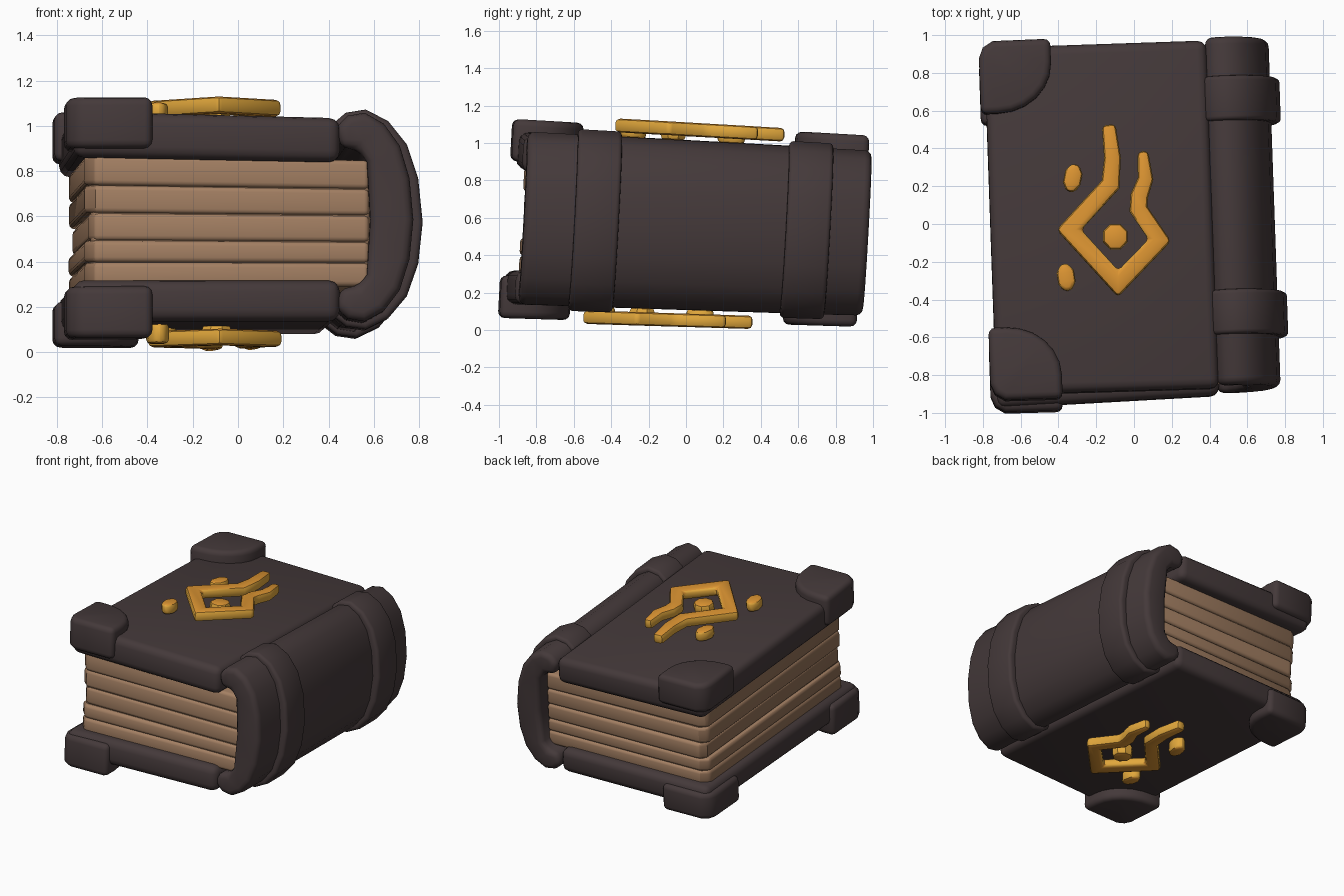
import bpy, bmesh, math, random
from mathutils import Vector

if "Cube" in bpy.data.objects:
    bpy.data.objects.remove(bpy.data.objects["Cube"])

random.seed(4)

def material(name, rgb):
    m = bpy.data.materials.new(name)
    m.diffuse_color = (*rgb, 1)
    m.use_nodes = True
    m.node_tree.nodes["Principled BSDF"].inputs["Base Color"].default_value = m.diffuse_color
    return m

LEATHER = material("dark_leather", (0.058, 0.041, 0.042))
PAPER = material("tan_paper", (0.37, 0.215, 0.125))
PAPER_EDGE = material("shaded_paper", (0.29, 0.165, 0.095))
ORANGE = material("orange_gold", (0.72, 0.30, 0.032))
GOLD = material("yellow_gold", (0.76, 0.39, 0.045))

MID = 0.548

def tilt(v, drop):
    """The book lies slightly turned, and its top slopes more than its base."""
    x, y, z = v
    z -= drop * (x + 0.76) * max(0, z - 0.3)
    return Vector((x - 0.035 * y, y + 0.035 * x + 0.055 * z - 0.03, z - y * (0.03 + 0.025 * z)))

def prism(name, pts, axis, lo, hi, bevel, mats, rule=None, segs=3, drop=0.0):
    """Extrude a closed outline along y or z, round its sharp edges, tilt it."""
    bm = bmesh.new()
    def place(p, h):
        return (p[0], p[1], h) if axis == "z" else (p[0], h, p[1])
    a = [bm.verts.new(place(p, lo)) for p in pts]
    b = [bm.verts.new(place(p, hi)) for p in pts]
    bm.faces.new(a)
    bm.faces.new(b)
    n = len(pts)
    for i in range(n):
        j = (i + 1) % n
        bm.faces.new((a[i], a[j], b[j], b[i]))
    bmesh.ops.recalc_face_normals(bm, faces=bm.faces)
    sharp = [e for e in bm.edges if e.calc_face_angle(0) > math.radians(48)]
    bmesh.ops.bevel(bm, geom=sharp, offset=bevel, segments=segs, profile=0.5,
                    affect="EDGES", clamp_overlap=True)
    bmesh.ops.recalc_face_normals(bm, faces=bm.faces)
    if rule:
        for f in bm.faces:
            f.material_index = rule(f)
    bmesh.ops.triangulate(bm, faces=[f for f in bm.faces if len(f.verts) > 4])
    for v in bm.verts:
        v.co = tilt(v.co, drop)
    me = bpy.data.meshes.new(name)
    bm.to_mesh(me)
    bm.free()
    for m in mats:
        me.materials.append(m)
    ob = bpy.data.objects.new(name, me)
    bpy.context.collection.objects.link(ob)
    return ob

def rect(x0, x1, y0, y1):
    return [(x0, y0), (x1, y0), (x1, y1), (x0, y1)]

# covers
prism("top_cover", [(-0.76, -0.90), (0.42, -0.905), (0.415, 0.935), (-0.76, 0.935)],
      "z", 0.818, 1.017, 0.05, [LEATHER], drop=0.035)
prism("bottom_cover", [(-0.76, -0.93), (0.42, -0.905), (0.415, 0.925), (-0.76, 0.925)],
      "z", 0.108, 0.285, 0.05, [LEATHER])

# corner guards: a rounded outer corner and an arc facing the cover
def corner(name, sy, lo, hi, dy):
    pts = [(-0.79, 0.865), (-0.768, 0.92), (-0.715, 0.953), (-0.41, 0.955), (-0.41, 0.83)]
    for i in range(1, 7):
        t = math.radians(i * 15)
        pts.append((-0.70 + 0.29 * math.cos(t), 0.83 - 0.26 * math.sin(t)))
    pts.append((-0.79, 0.57))
    prism(name, [(x, sy * y + dy) for x, y in pts], "z", lo, hi, 0.035, [LEATHER])

corner("top_corner_front", -1, 0.855, 1.075, 0.02)
corner("top_corner_back", 1, 0.875, 1.095, 0.012)
corner("bottom_corner_front", -1, 0.035, 0.258, 0.0)
corner("bottom_corner_back", 1, 0.047, 0.245, 0.0)

# spine: a C-shaped section, with two raised bands
half = [(0.40, 0.40), (0.455, 0.45), (0.53, 0.463), (0.615, 0.415), (0.685, 0.32), (0.728, 0.18)]
ihalf = [(0.425, 0.31), (0.50, 0.305), (0.54, 0.25)]
outer = ([(x, MID + z) for x, z in half] + [(0.745, MID)]
         + [(x, MID - z * 0.95) for x, z in reversed(half)])
inner = ([(x, MID - z * 0.95) for x, z in ihalf] + [(0.555, MID)]
         + [(x, MID + z) for x, z in reversed(ihalf)])
prism("spine", outer + inner, "y", -0.89, 0.95, 0.04, [LEATHER])

def scaled(pts, fx, fz):
    return [(0.45 + (x - 0.45) * fx, MID + (z - MID) * fz) for x, z in pts]

for name, y in (("front_spine_band", -0.505), ("back_spine_band", 0.625)):
    prism(name, scaled(outer, 1.17, 1.06) + scaled(outer, 0.9, 0.93)[::-1],
          "y", y - 0.118, y + 0.118, 0.03, [LEATHER])

# page block: uneven bundles around a darker core
fore_edge = lambda f: 1 if f.normal.x < -0.5 else 0
levels = [0.26, 0.365, 0.46, 0.58, 0.70, 0.83]
for i in range(5):
    j = [random.uniform(-0.012, 0.012) for _ in range(3)]
    prism("page_bundle_%d" % (i + 1),
          [(-0.66, -0.848 + j[1]), (0.55, -0.842), (0.55, 0.86), (-0.66, 0.86 + j[2]),
           (-0.712 + j[0], 0.82), (-0.700 + j[0], -0.80)],
          "z", levels[i], levels[i + 1], 0.022, [PAPER, PAPER_EDGE], fore_edge, drop=0.035)
prism("page_core", rect(-0.68, 0.555, -0.829, 0.842), "z", 0.265, 0.82, 0.03,
      [PAPER, PAPER_EDGE], fore_edge, drop=0.035)

# emblem: one mitred stroke and three studs, on both covers
STROKE = [(-0.135, 0.525, 0.036), (-0.115, 0.35, 0.044), (-0.125, 0.21, 0.048), (-0.345, -0.03, 0.048),
          (-0.085, -0.315, 0.048), (0.135, -0.085, 0.046), (0.022, 0.08, 0.046),
          (0.027, 0.15, 0.046), (0.06, 0.24, 0.040), (0.045, 0.385, 0.028)]

def stroke_outline(path):
    left, right = [], []
    for i, (x, y, w) in enumerate(path):
        p = Vector((x, y))
        d0 = p - Vector(path[i - 1][:2]) if i else None
        d1 = Vector(path[i + 1][:2]) - p if i < len(path) - 1 else None
        d0, d1 = (d0 or d1).normalized(), (d1 or d0).normalized()
        t = (d0 + d1).normalized()
        m = Vector((-t.y, t.x)) * (w / max(0.6, t.dot(d1)))
        left.append(p + m)
        right.append(p - m)
    return left + right[::-1]

def oval(cx, cy, rx, ry, turn=0.0):
    pts = []
    for k in range(8):
        a = (k + 0.5) * math.pi / 4
        u, v = rx * math.cos(a), ry * math.sin(a)
        pts.append((cx + u * math.cos(turn) - v * math.sin(turn),
                    cy + u * math.sin(turn) + v * math.cos(turn)))
    return pts

parts = {"flame_stroke": (stroke_outline(STROKE), 0.0),
         "centre_stud": (oval(-0.10, -0.065, 0.07, 0.072), 0.025),
         "upper_stud": (oval(-0.325, 0.245, 0.050, 0.08, -0.2), 0.025),
         "lower_stud": (oval(-0.36, -0.28, 0.050, 0.077, 0.15), 0.025)}
flat = lambda f: 0 if abs(f.normal.z) > 0.6 else 1
for side, lo, hi, dy, s in (("top", 1.035, 1.108, -0.03, -1), ("bottom", 0.017, 0.088, -0.145, 1)):
    for name, (pts, sink) in parts.items():
        local = [(p[0] + 0.035 * p[1], p[1] - 0.035 * p[0] + dy) for p in pts]
        # studs sit a little deeper in the leather than the stroke
        a, b = (lo - sink, hi - sink) if s < 0 else (lo + sink * 0.3, hi + sink)
        prism(side + "_" + name, local, "z", a, b, 0.022, [ORANGE, GOLD], flat, 2)

# smooth shading with crisp edges kept
bpy.ops.object.select_all(action="SELECT")
bpy.context.view_layer.objects.active = bpy.data.objects["spine"]
bpy.ops.object.shade_smooth_by_angle(angle=math.radians(40))
